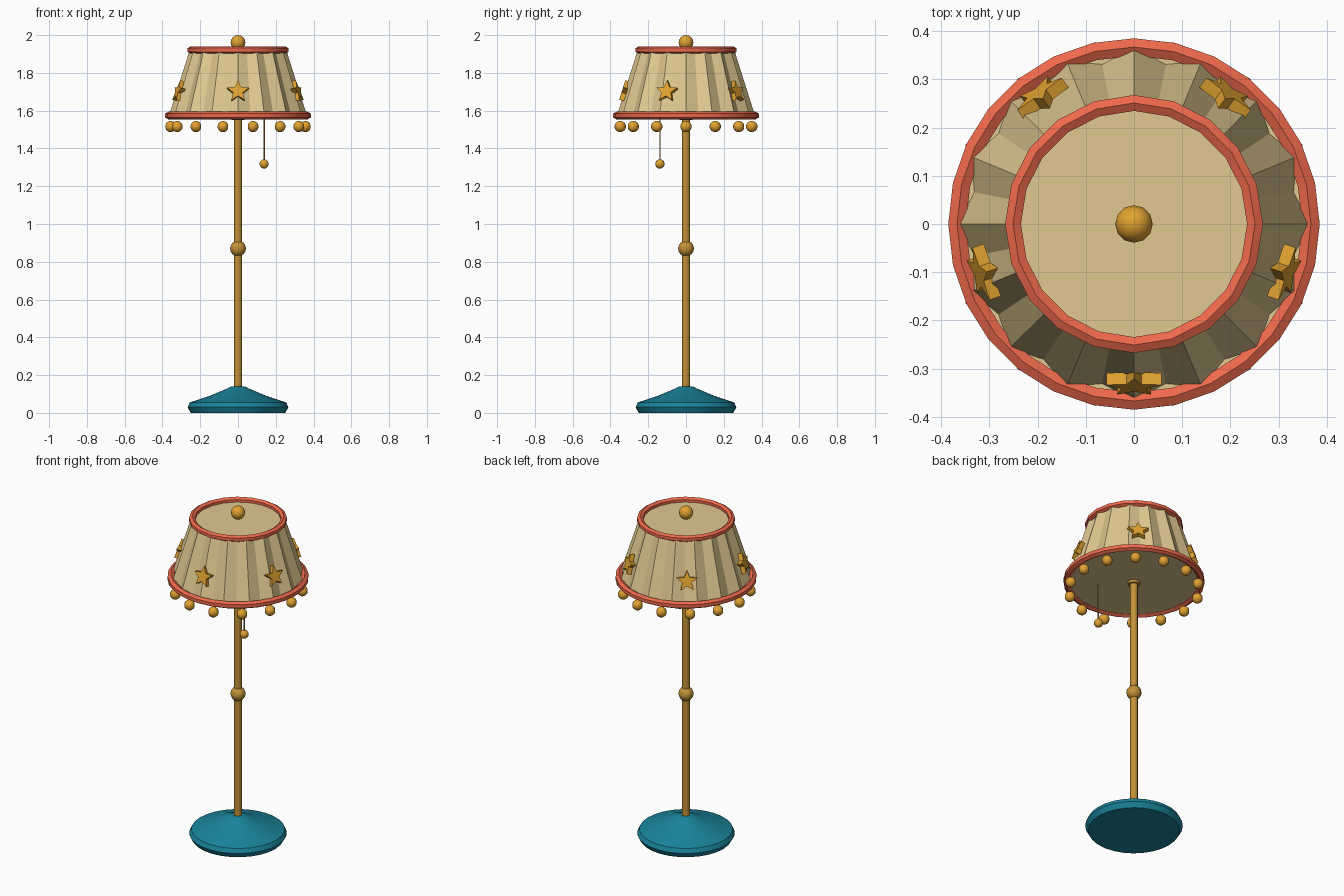
import bpy, bmesh, math
from mathutils import Matrix, Vector

if "Cube" in bpy.data.objects:
    bpy.data.objects.remove(bpy.data.objects["Cube"])


def material(name, rgb):
    m = bpy.data.materials.new(name)
    m.diffuse_color = (*rgb, 1)
    m.use_nodes = True
    m.node_tree.nodes["Principled BSDF"].inputs["Base Color"].default_value = m.diffuse_color
    return m


TEAL = material("teal", (0.01, 0.23, 0.33))
BRASS = material("brass", (0.55, 0.29, 0.04))
GOLD = material("gold", (0.75, 0.36, 0.03))
CORAL = material("coral", (0.85, 0.14, 0.07))
CREAM = material("cream", (0.75, 0.58, 0.28))


def finish(bm, name, mat, smooth=None):
    bmesh.ops.recalc_face_normals(bm, faces=bm.faces)
    me = bpy.data.meshes.new(name)
    bm.to_mesh(me)
    bm.free()
    me.materials.append(mat)
    ob = bpy.data.objects.new(name, me)
    bpy.context.collection.objects.link(ob)
    if smooth:
        bpy.ops.object.select_all(action='DESELECT')
        ob.select_set(True)
        bpy.context.view_layer.objects.active = ob
        bpy.ops.object.shade_smooth_by_angle(angle=math.radians(smooth))
    return ob


def lathe(name, profile, n, mat, loop=False, smooth=30, pleat=0.0, caps=True):
    """Turn a (radius, z) profile round z; pleat pulls every second column in."""
    bm = bmesh.new()
    rings = []
    for r, z in profile:
        ring = []
        for i in range(n):
            a = 2 * math.pi * i / n
            k = r * (1 - pleat * (i % 2))
            ring.append(bm.verts.new((k * math.cos(a), k * math.sin(a), z)))
        rings.append(ring)
    pairs = list(zip(rings, rings[1:])) + ([(rings[-1], rings[0])] if loop else [])
    for a, b in pairs:
        for i in range(n):
            j = (i + 1) % n
            bm.faces.new((a[i], a[j], b[j], b[i]))
    if caps and not loop:
        bm.faces.new(rings[0][::-1])
        bm.faces.new(rings[-1])
    return finish(bm, name, mat, smooth)


def ball(name, loc, r, mat, seg=12, rings=8):
    bm = bmesh.new()
    bmesh.ops.create_uvsphere(bm, u_segments=seg, v_segments=rings, radius=r,
                              matrix=Matrix.Translation(loc))
    return finish(bm, name, mat, 40)


def rim(name, r, z, t, n):
    hexagon = [(r + t * math.cos(math.radians(30 + 60 * k)),
                z + t * math.sin(math.radians(30 + 60 * k))) for k in range(6)]
    return lathe(name, hexagon, n, CORAL, loop=True)


# Foot and pole
lathe("base", [(0.25, 0), (0.267, 0.03), (0.255, 0.055), (0.15, 0.09),
               (0.055, 0.13), (0.037, 0.14)], 28, TEAL, smooth=25)
lathe("pole", [(0.021, 0.12), (0.021, 1.57)], 12, BRASS, smooth=40)
lathe("pole_collar", [(0.034, 1.55), (0.034, 1.58)], 12, BRASS, smooth=40)
ball("pole_knob", (0, 0, 0.87), 0.042, BRASS)

# Pleated shade with closing discs and rims
lathe("shade", [(0.365, 1.575), (0.256, 1.92)], 32, CREAM, smooth=None,
      pleat=0.075, caps=False)
lathe("shade_floor", [(0.352, 1.565), (0.352, 1.572)], 28, CREAM)
lathe("shade_top", [(0.242, 1.905), (0.242, 1.915)], 28, CREAM)
rim("bottom_rim", 0.367, 1.574, 0.021, 28)
rim("top_rim", 0.251, 1.921, 0.019, 20)
ball("finial", (0, 0, 1.961), 0.039, GOLD)

# Hanging bobbles
for i in range(14):
    a = 2 * math.pi * i / 14
    ball(f"bobble_{i + 1}", (0.357 * math.cos(a), 0.357 * math.sin(a), 1.516), 0.03, GOLD, 10, 7)

# Stars lying on the slope of the shade
tilt = math.atan2(0.109, 0.345)
for s in range(5):
    bm = bmesh.new()
    layers = []
    for depth in (-0.012, 0.014):
        layers.append([bm.verts.new(((0.06 if k % 2 == 0 else 0.027) * math.sin(k * math.pi / 5),
                                     -depth,
                                     (0.06 if k % 2 == 0 else 0.027) * math.cos(k * math.pi / 5)))
                       for k in range(10)])
    for k in range(10):
        j = (k + 1) % 10
        bm.faces.new((layers[0][k], layers[0][j], layers[1][j], layers[1][k]))
    bm.faces.new(layers[0])
    bm.faces.new(layers[1])
    place = (Matrix.Rotation(2 * math.pi * s / 5, 4, 'Z')
             @ Matrix.Translation((0, -0.326, 1.7))
             @ Matrix.Rotation(-tilt, 4, 'X'))
    bm.transform(place)
    finish(bm, f"star_{s + 1}", GOLD)

# Pull cord
cord = lathe("pull_cord", [(0.004, 1.33), (0.004, 1.57)], 6, BRASS)
cord.location = Vector((0.138, -0.138, 0))
ball("pull_bead", (0.138, -0.138, 1.318), 0.025, GOLD, 10, 7)
